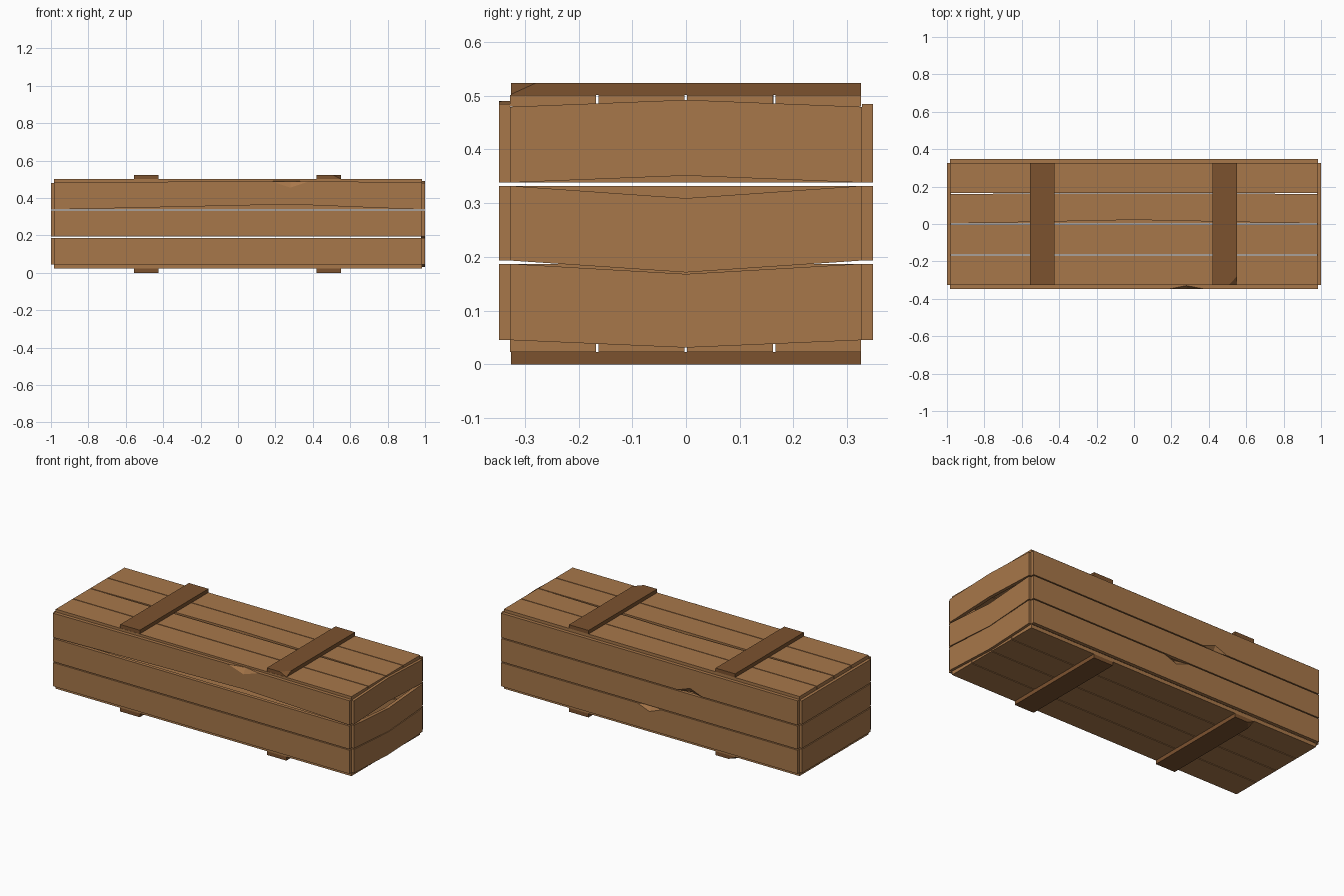
import bpy, bmesh
from mathutils import Vector

if "Cube" in bpy.data.objects:
    bpy.data.objects.remove(bpy.data.objects["Cube"])

def material(name, rgb):
    m = bpy.data.materials.new(name)
    m.diffuse_color = (*rgb, 1)
    m.use_nodes = True
    m.node_tree.nodes["Principled BSDF"].inputs["Base Color"].default_value = m.diffuse_color
    return m

PLANK = material("plank wood", (0.39, 0.185, 0.068))
BATTEN = material("dark batten wood", (0.20, 0.085, 0.028))

# how (along, across, thickness) maps to x, y, z
SIDE = lambda u, w, t: (u, t, w)
END = lambda u, w, t: (t, u, w)
LID = lambda u, w, t: (u, w, t)

def finish(bm, name, mat):
    bmesh.ops.recalc_face_normals(bm, faces=bm.faces)
    me = bpy.data.meshes.new(name)
    bm.to_mesh(me)
    bm.free()
    ob = bpy.data.objects.new(name, me)
    bpy.context.collection.objects.link(ob)
    me.materials.append(mat)
    return ob

def plank(name, place, u, w, t, mat=PLANK, low=0, high=0, kink=0):
    """Board whose long edges may bend by low / high at the kink position."""
    prof = [(u[0], w[0]), (kink, w[0] + low), (u[1], w[0]),
            (u[1], w[1]), (kink, w[1] + high), (u[0], w[1])]
    if low == 0 and high == 0:
        prof = [prof[i] for i in (0, 2, 3, 5)]
    bm = bmesh.new()
    a = [bm.verts.new(place(p, q, t[0])) for p, q in prof]
    b = [bm.verts.new(place(p, q, t[1])) for p, q in prof]
    bm.faces.new(a)
    bm.faces.new(b)
    n = len(prof)
    for i in range(n):
        j = (i + 1) % n
        bm.faces.new((a[i], a[j], b[j], b[i]))
    return finish(bm, name, mat)

def chip(ob, pts):
    """Knock a splinter out of a board with a convex cutter."""
    bm = bmesh.new()
    vs = [bm.verts.new(Vector(p)) for p in pts]
    bmesh.ops.convex_hull(bm, input=vs)
    cut = finish(bm, ob.name + "_chip_cutter", ob.data.materials[0])
    cut.hide_render = True
    cut.hide_viewport = False
    cut.display_type = 'WIRE'
    mod = ob.modifiers.new("chip", 'BOOLEAN')
    mod.operation = 'DIFFERENCE'
    mod.solver = 'EXACT'
    mod.object = cut
    bpy.context.view_layer.update()
    me = bpy.data.meshes.new_from_object(ob.evaluated_get(bpy.context.evaluated_depsgraph_get()))
    ob.modifiers.clear()
    ob.data = me
    bpy.data.objects.remove(cut)

rows = [(0.045, 0.187), (0.193, 0.332), (0.338, 0.484)]
row_names = ["lower", "middle", "upper"]

# long side boards
sides = {}
for name, s in (("front", -1), ("back", 1)):
    for i, w in enumerate(rows):
        bent = (name, i) == ("front", 2)
        sides[name, i] = plank(f"{name}_{row_names[i]}_plank", SIDE, (-0.985, 0.985), w,
                               sorted((s * 0.327, s * 0.348)),
                               low=0.028 if bent else 0, high=0.006 if bent else 0, kink=0.28)

# end boards: warped on the right, straight on the left
warp = [(-0.014, -0.019), (-0.022, -0.023), (0.013, 0.013)]
for i, w in enumerate(rows):
    w = (w[0], min(w[1], 0.479))
    plank(f"left_end_{row_names[i]}_plank", END, (-0.327, 0.327), w, (-0.999, -0.979))
    plank(f"right_end_{row_names[i]}_plank", END, (-0.327, 0.327), w, (0.979, 0.999),
          low=warp[i][0], high=warp[i][1])

# lid and floor boards
for i in range(4):
    y0 = -0.327 + i * 0.1645
    w = (y0, y0 + 0.1595)
    plank(f"lid_plank_{i + 1}", LID, (-0.983, 0.983), w, (0.48, 0.501),
          low=0.02 if i == 2 else 0, high=0.001 if i == 2 else 0)
    plank(f"floor_plank_{i + 1}", LID, (-0.983, 0.983), w, (0.023, 0.045))

# cross battens
battens = {}
for side, x in (("left", -0.49), ("right", 0.485)):
    for level, z in (("top", (0.501, 0.523)), ("bottom", (0.0, 0.023))):
        battens[side, level] = plank(f"{level}_{side}_batten", LID, (x - 0.065, x + 0.065),
                                     (-0.326, 0.326), z, BATTEN)

# chipped board edges
def edge_chip(ob, x, half, s, z_edge, depth):
    up = -1 if depth > 0 else 1
    chip(ob, [(x - half, s * 0.348, z_edge), (x + half, s * 0.348, z_edge),
              (x, s * 0.348, z_edge + depth), (x, s * 0.328, z_edge),
              (x, s * 0.375, z_edge + up * 0.03)])

edge_chip(sides["front", 2], 0.28, 0.10, -1, 0.489, -0.034)
edge_chip(sides["back", 2], -0.27, 0.08, 1, 0.338, 0.03)
edge_chip(sides["back", 0], 0.0, 0.08, 1, 0.187, -0.03)

# chipped batten corners
chip(battens["right", "top"], [(0.55, -0.28, 0.523), (0.508, -0.326, 0.523),
                               (0.55, -0.326, 0.502), (0.59, -0.37, 0.55)])
chip(battens["left", "bottom"], [(-0.555, 0.28, 0.0), (-0.51, 0.326, 0.0),
                                 (-0.555, 0.326, 0.02), (-0.59, 0.37, -0.03)])
